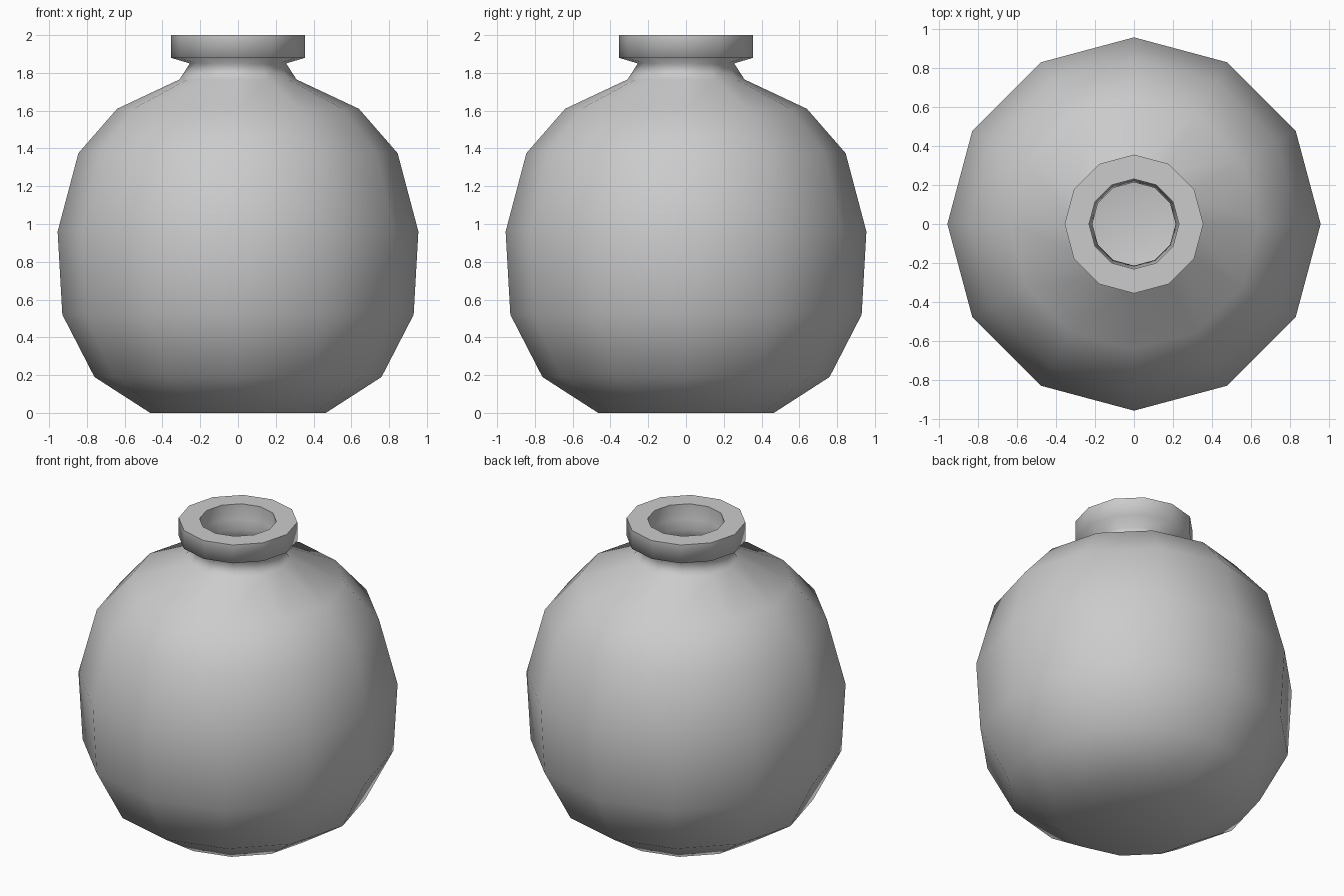
import bpy, bmesh, math

if "Cube" in bpy.data.objects:
    bpy.data.objects.remove(bpy.data.objects["Cube"], do_unlink=True)

SIDES = 12
WALL = 0.05

# One plain glaze colour
glaze = bpy.data.materials.new("grey_glaze")
glaze.use_nodes = True
grey = (0.6, 0.6, 0.6, 1)
glaze.diffuse_color = grey
glaze.node_tree.nodes["Principled BSDF"].inputs["Base Color"].default_value = grey

# Outer profile: flat foot, round belly, shoulder, pinched neck, lip
belly = [(0.465, 0), (0.76, 0.19), (0.93, 0.52), (0.955, 0.96),
         (0.845, 1.375), (0.64, 1.61), (0.31, 1.765)]
neck_and_lip = [(0.255, 1.85), (0.355, 1.88), (0.355, 2.0)]
# Inner profile: mouth, throat, then the belly pulled in by the wall thickness
mouth = [(0.23, 2.0), (0.23, 1.9), (0.213, 1.84)]
center = 0.96
inside = [(r - WALL, z + WALL * (center - z) / center)
          for r, z in reversed(belly)]
profile = [(0, 0)] + belly + neck_and_lip + mouth + inside + [(0, WALL)]

# Turn the profile around the z axis
bm = bmesh.new()
verts = [bm.verts.new((r, 0, z)) for r, z in profile]
edges = [bm.edges.new(pair) for pair in zip(verts, verts[1:])]
bmesh.ops.spin(bm, geom=verts + edges, cent=(0, 0, 0), axis=(0, 0, 1),
               angle=math.tau, steps=SIDES, use_duplicate=False)
bmesh.ops.remove_doubles(bm, verts=bm.verts, dist=0.0005)
bmesh.ops.recalc_face_normals(bm, faces=bm.faces)

# Smooth everywhere except around the flat top of the lip
for face in bm.faces:
    face.smooth = True
for face in bm.faces:
    if all(v.co.z > 1.99 for v in face.verts):
        face.smooth = False
        for edge in face.edges:
            if any(f.normal.z < 0.5 for f in edge.link_faces):
                edge.smooth = False

mesh = bpy.data.meshes.new("vase")
bm.to_mesh(mesh)
bm.free()
mesh.materials.append(glaze)
vase = bpy.data.objects.new("vase", mesh)
bpy.context.collection.objects.link(vase)
